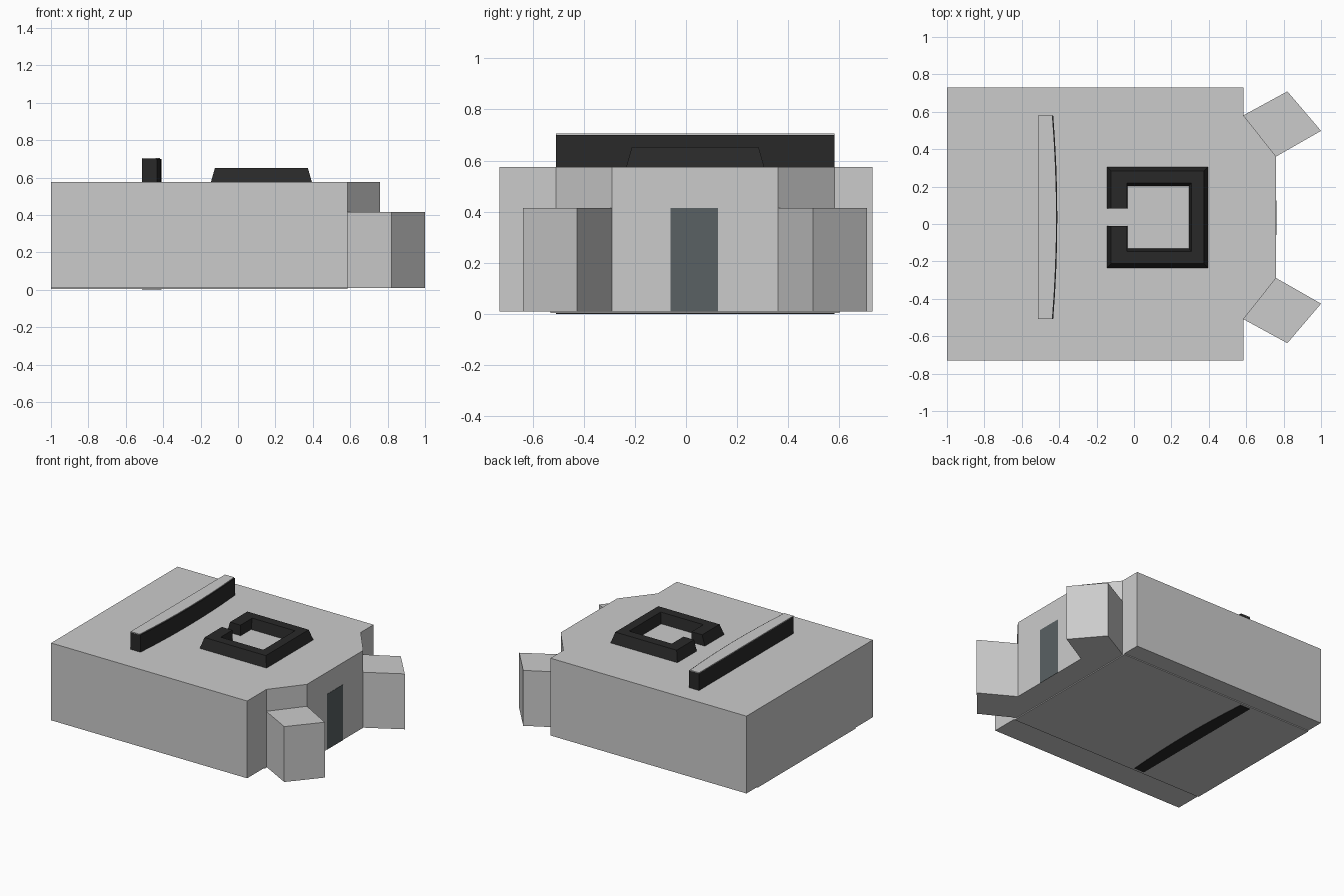
import bpy, bmesh, math

if "Cube" in bpy.data.objects:
    bpy.data.objects.remove(bpy.data.objects["Cube"])

CY = 0.036  # centre line of the entrance, bar and ring


def material(name, rgb):
    m = bpy.data.materials.new(name)
    m.diffuse_color = (*rgb, 1)
    m.use_nodes = True
    m.node_tree.nodes["Principled BSDF"].inputs["Base Color"].default_value = m.diffuse_color
    return m


black = material("black", (0.022, 0.022, 0.022))
door_grey = material("door_grey", (0.10, 0.12, 0.125))


def prism(name, outline, z0, z1, mat=None, top=None):
    """Solid between a flat outline and the same (or a given) outline higher up."""
    bm = bmesh.new()
    low = [bm.verts.new((x, y, z0)) for x, y in outline]
    high = [bm.verts.new((x, y, z1)) for x, y in (top or outline)]
    bm.faces.new(low[::-1])
    bm.faces.new(high)
    n = len(low)
    for i in range(n):
        j = (i + 1) % n
        bm.faces.new((low[i], low[j], high[j], high[i]))
    bmesh.ops.recalc_face_normals(bm, faces=bm.faces)
    mesh = bpy.data.meshes.new(name)
    bm.to_mesh(mesh)
    bm.free()
    ob = bpy.data.objects.new(name, mesh)
    bpy.context.collection.objects.link(ob)
    if mat:
        mesh.materials.append(mat)
    return ob


def rect(x0, x1, y0, y1):
    return [(x0, y0), (x1, y0), (x1, y1), (x0, y1)]


# main block with the chamfered entrance bay
prism("main_block", [(-1, -0.73), (0.585, -0.73), (0.585, CY - 0.545), (0.76, CY - 0.325),
                     (0.76, CY + 0.325), (0.585, CY + 0.545), (0.585, 0.73), (-1, 0.73)],
      0.01, 0.575)

# thin floor slab underneath
prism("floor_slab", rect(-1, 0.585, -0.53, 0.60), 0.003, 0.01)

# angled towers on both sides of the entrance
tower = [(0.585, 0.545), (0.76, 0.325), (1.0, 0.462), (0.82, 0.673)]
for side, s in (("left", -1), ("right", 1)):
    prism(side + "_tower", [(x, CY + s * y) for x, y in tower], 0.01, 0.415)

# door panel
prism("door", rect(0.75, 0.762, -0.06, 0.125), 0.01, 0.415, door_grey)


# bowed wall running through the block, with a pale cap
def bowed(inset):
    front = []
    for i in range(9):
        t = i / 4 - 1
        front.append((-0.41 - inset - 0.022 * t * t, CY + 0.545 * t))
    return [(-0.512, CY + 0.545), (-0.512, CY - 0.545)] + front


prism("bowed_wall", bowed(0), 0, 0.70, black)
prism("wall_cap", bowed(0.007), 0.70, 0.705)


# open roof ring with sloping sides
def ring(half, inner_half, inner_left):
    cx, gap = 0.125, 0.047
    l, r, a, b = cx - half, cx + half, inner_left, cx + inner_half
    upper = [(l, gap), (l, half), (r, half)]
    inner = [(a, gap), (a, inner_half), (b, inner_half)]
    pts = upper + [(x, -y) for x, y in upper[::-1]]
    pts += [(x, -y) for x, y in inner] + inner[::-1]
    return [(x, CY + y) for x, y in pts]


prism("roof_ring", ring(0.27, 0.168, -0.036), 0.575, 0.652, black,
      top=ring(0.248, 0.182, -0.038))
